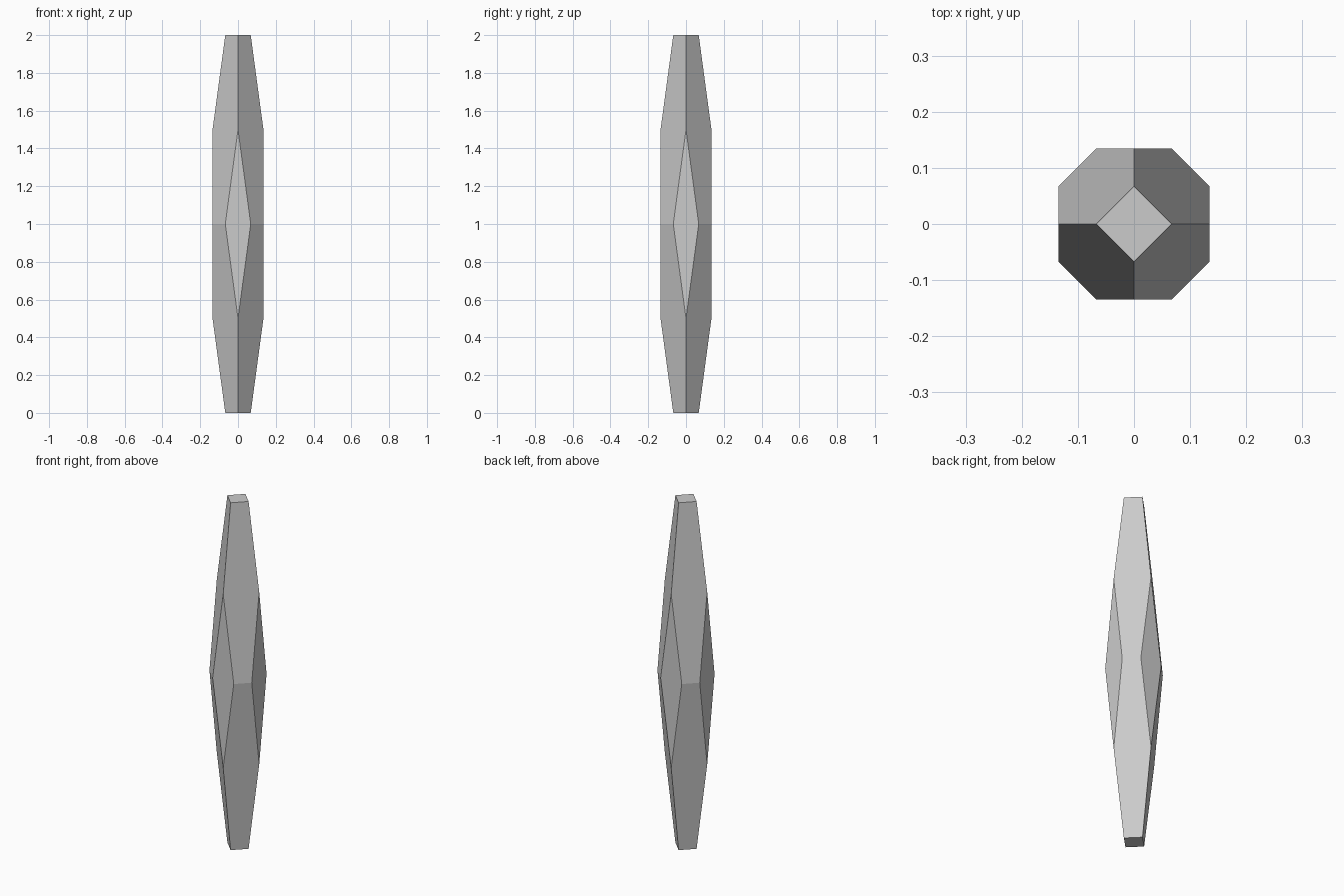
import bpy, bmesh
from mathutils import Vector

if "Cube" in bpy.data.objects:
    bpy.data.objects.remove(bpy.data.objects["Cube"])

HALF_WIDTH = 0.1347   # widest reach in x and y
HALF_HEIGHT = 1.0     # half of the total height

bm = bmesh.new()

# Octahedron whose six tips lie at distance 1.5 (faces |x|+|y|+|z| = 1.5)
tips = [Vector([s * 1.5 if i == axis else 0 for i in range(3)])
        for axis in range(3) for s in (-1, 1)]
for tip in tips:
    bm.verts.new(tip)
bmesh.ops.convex_hull(bm, input=bm.verts[:])

# Cut every tip off flat at distance 1 and cap it, leaving a diamond facet
for tip in tips:
    normal = tip.normalized()
    cut = bmesh.ops.bisect_plane(bm, geom=bm.verts[:] + bm.edges[:] + bm.faces[:],
                                 plane_co=normal, plane_no=normal, clear_outer=True)
    rim = [e for e in cut["geom_cut"] if isinstance(e, bmesh.types.BMEdge)]
    bmesh.ops.contextual_create(bm, geom=rim)

# Stretch into a tall crystal standing on the ground
bmesh.ops.scale(bm, vec=(HALF_WIDTH, HALF_WIDTH, HALF_HEIGHT), verts=bm.verts[:])
bmesh.ops.translate(bm, vec=(0, 0, HALF_HEIGHT), verts=bm.verts[:])
bmesh.ops.recalc_face_normals(bm, faces=bm.faces[:])

mesh = bpy.data.meshes.new("crystal")
bm.to_mesh(mesh)
bm.free()
bpy.context.collection.objects.link(bpy.data.objects.new("crystal", mesh))
